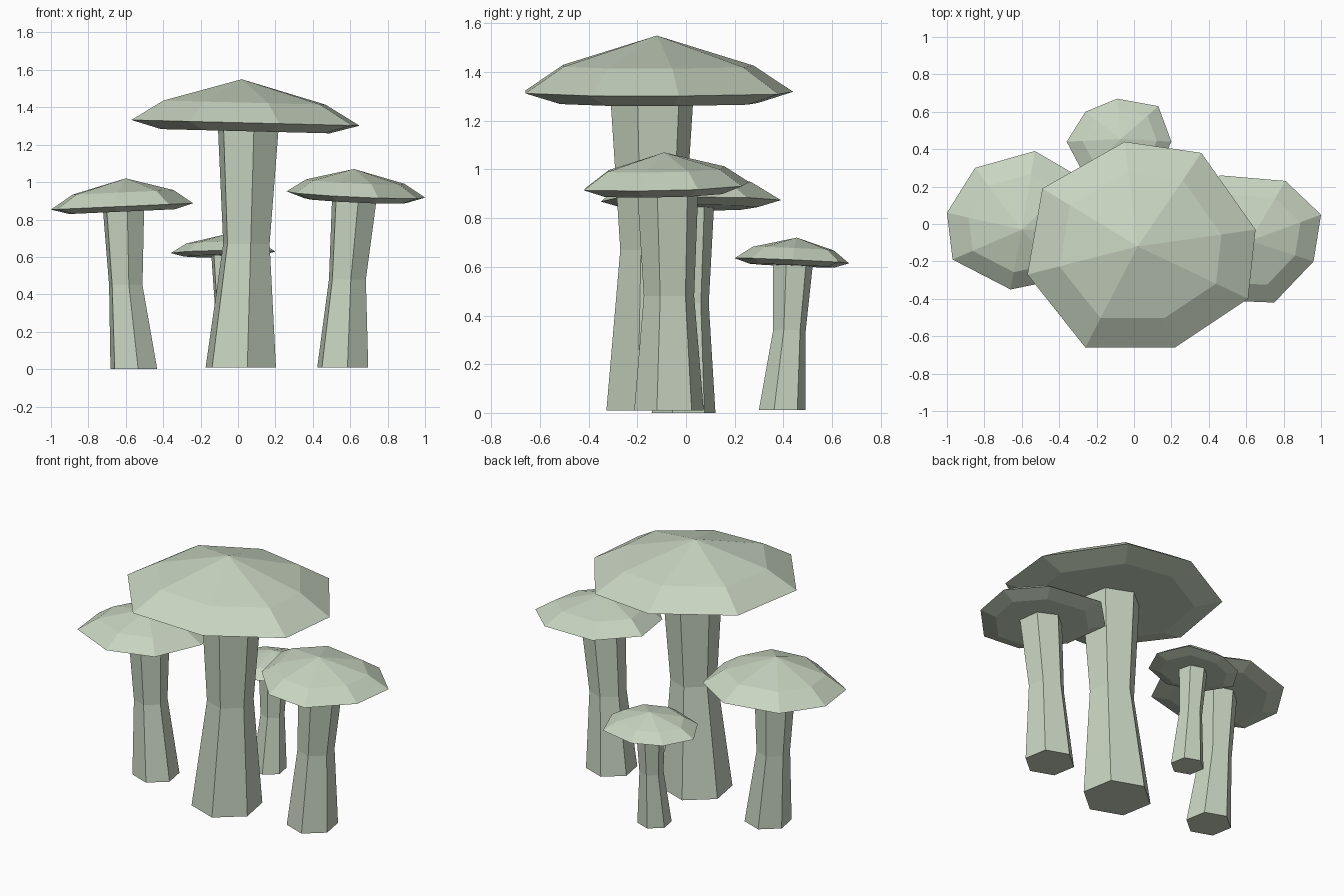
import bpy, bmesh, math

if "Cube" in bpy.data.objects:
    bpy.data.objects.remove(bpy.data.objects["Cube"])

mat = bpy.data.materials.new("pale sage green")
mat.diffuse_color = (0.58, 0.66, 0.53, 1.0)
mat.use_nodes = True
mat.node_tree.nodes["Principled BSDF"].inputs["Base Color"].default_value = mat.diffuse_color


def loft(name, rings, apex=None):
    """Skin a stack of rings; close the bottom flat and the top flat or to an apex."""
    bm = bmesh.new()
    loops = [[bm.verts.new(p) for p in ring] for ring in rings]
    n = len(loops[0])
    for a, b in zip(loops, loops[1:]):
        for i in range(n):
            j = (i + 1) % n
            bm.faces.new((a[i], a[j], b[j], b[i]))
    bm.faces.new(loops[0][::-1])
    if apex:
        tip = bm.verts.new(apex)
        for i in range(n):
            bm.faces.new((loops[-1][i], loops[-1][(i + 1) % n], tip))
    else:
        bm.faces.new(loops[-1])
    bmesh.ops.recalc_face_normals(bm, faces=bm.faces)
    me = bpy.data.meshes.new(name)
    bm.to_mesh(me)
    bm.free()
    me.materials.append(mat)
    ob = bpy.data.objects.new(name, me)
    bpy.context.collection.objects.link(ob)
    return ob


def stem(name, sections):
    """Six-sided stem through (x, y, z, radius) sections."""
    angles = [math.radians(40 + 60 * i) for i in range(6)]
    loft(name, [[(x + r * math.cos(a), y + r * math.sin(a), z) for a in angles]
                for x, y, z, r in sections])


def cap(name, rim, apex, z_under, z_rim, z_mid, tilt):
    """Eight-sided cap: flat underside, wide rim, shoulder ring and tip."""
    cx = (min(p[0] for p in rim) + max(p[0] for p in rim)) / 2
    cy = (min(p[1] for p in rim) + max(p[1] for p in rim)) / 2

    def ring(k, z, ox, oy):
        pts = [(ox + k * (x - ox), oy + k * (y - oy)) for x, y in rim]
        return [(x, y, z + tilt[0] * (x - cx) + tilt[1] * (y - cy)) for x, y in pts]

    loft(name, [ring(0.74, z_under, cx, cy), ring(1.0, z_rim, cx, cy),
                ring(0.71, z_mid, apex[0], apex[1])], apex)


# Tall centre mushroom
stem("centre_stem", [(0.015, -0.13, 0.01, 0.2), (0.045, -0.14, 0.67, 0.132),
                     (0.055, -0.14, 1.28, 0.172)])
cap("centre_cap",
    [(-0.05, 0.44), (-0.49, 0.19), (-0.57, -0.27), (-0.26, -0.66),
     (0.22, -0.66), (0.61, -0.40), (0.65, -0.03), (0.36, 0.38)],
    (0.02, -0.12, 1.55), 1.272, 1.317, 1.425, (-0.025, 0.0))

# Left mushroom
stem("left_stem", [(-0.557, -0.01, 0.0, 0.133), (-0.6, 0.0, 0.45, 0.095),
                   (-0.612, 0.0, 0.85, 0.117)])
cap("left_cap",
    [(-0.53, 0.39), (-0.85, 0.30), (-1.0, 0.06), (-0.97, -0.19),
     (-0.66, -0.35), (-0.37, -0.29), (-0.24, -0.02), (-0.29, 0.25)],
    (-0.60, -0.03, 1.02), 0.842, 0.87, 0.945, (0.045, 0.0))

# Right mushroom
stem("right_stem", [(0.56, -0.07, 0.01, 0.145), (0.585, -0.07, 0.48, 0.105),
                    (0.622, -0.075, 0.91, 0.127)])
cap("right_cap",
    [(0.46, 0.26), (0.26, 0.06), (0.31, -0.21), (0.50, -0.41),
     (0.75, -0.42), (0.96, -0.20), (1.0, 0.05), (0.81, 0.23)],
    (0.62, -0.09, 1.07), 0.898, 0.93, 1.0, (-0.045, 0.03))

# Small back mushroom
stem("back_stem", [(-0.06, 0.395, 0.012, 0.097), (-0.06, 0.425, 0.34, 0.068),
                   (-0.065, 0.44, 0.615, 0.083)])
cap("back_cap",
    [(-0.09, 0.67), (-0.26, 0.60), (-0.36, 0.44), (-0.27, 0.27),
     (-0.07, 0.20), (0.12, 0.27), (0.20, 0.44), (0.13, 0.63)],
    (-0.07, 0.455, 0.72), 0.605, 0.625, 0.675, (0.015, -0.045))
